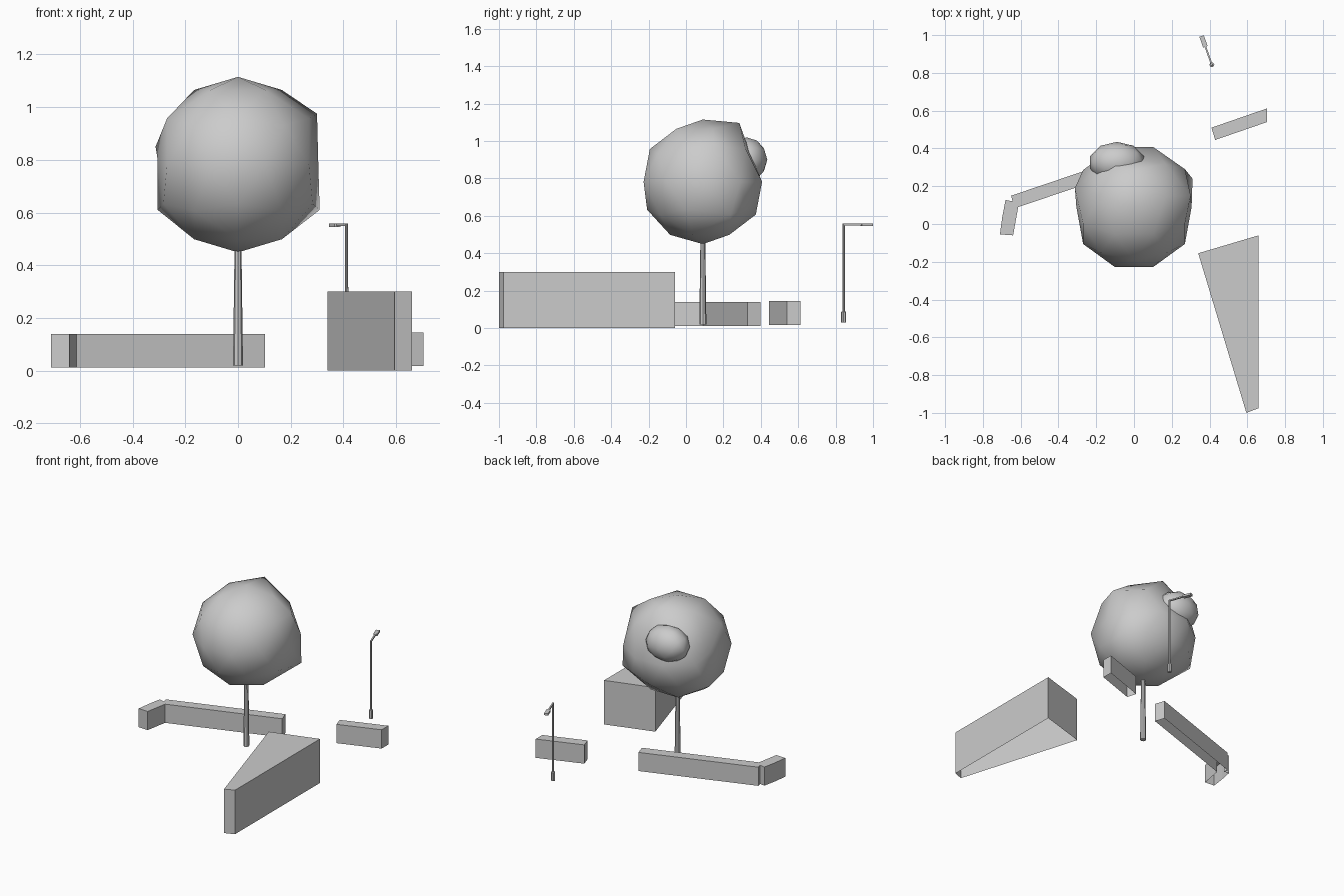
import bpy, bmesh, math
from mathutils import Vector, Matrix

if "Cube" in bpy.data.objects:
    bpy.data.objects.remove(bpy.data.objects["Cube"])


def finish(name, bm, smooth=None):
    bmesh.ops.recalc_face_normals(bm, faces=bm.faces)
    me = bpy.data.meshes.new(name)
    bm.to_mesh(me)
    bm.free()
    ob = bpy.data.objects.new(name, me)
    bpy.context.collection.objects.link(ob)
    if smooth:
        bpy.ops.object.select_all(action='DESELECT')
        ob.select_set(True)
        bpy.context.view_layer.objects.active = ob
        bpy.ops.object.shade_smooth_by_angle(angle=math.radians(smooth))
    return ob


def prism(name, outline, z0, z1):
    """Footprint extruded upwards, open underneath."""
    bm = bmesh.new()
    low = [bm.verts.new((x, y, z0)) for x, y in outline]
    high = [bm.verts.new((x, y, z1)) for x, y in outline]
    bm.faces.new(high)
    n = len(outline)
    for i in range(n):
        j = (i + 1) % n
        bm.faces.new((low[i], low[j], high[j], high[i]))
    bmesh.ops.recalc_face_normals(bm, faces=bm.faces)
    if next(f for f in bm.faces if len(f.verts) == n and
            all(abs(v.co.z - z1) < 1e-6 for v in f.verts)).normal.z < 0:
        bmesh.ops.reverse_faces(bm, faces=bm.faces)
    me = bpy.data.meshes.new(name)
    bm.to_mesh(me)
    bm.free()
    bpy.context.collection.objects.link(bpy.data.objects.new(name, me))


def lathe(bm, x, y, profile, sides):
    """Stacked rings of (radius, z) around a vertical axis."""
    rings = [[bm.verts.new((x + r * math.cos(math.tau * k / sides),
                            y + r * math.sin(math.tau * k / sides), z))
              for k in range(sides)] for r, z in profile]
    for a, b in zip(rings, rings[1:]):
        for k in range(sides):
            m = (k + 1) % sides
            bm.faces.new((a[k], a[m], b[m], b[k]))
    bm.faces.new(rings[0])
    bm.faces.new(rings[-1])


def beam(bm, a, b, width, height):
    """Box running from a to b."""
    a, b = Vector(a), Vector(b)
    d = b - a
    mat = (Matrix.Translation((a + b) / 2)
           @ Matrix.Rotation(math.atan2(d.y, d.x), 4, 'Z')
           @ Matrix.Diagonal((d.length, width, height, 1)))
    bmesh.ops.create_cube(bm, size=1, matrix=mat)


# Buildings / low walls
prism("wedge_block", [(0.34, -0.155), (0.595, -1.0), (0.66, -0.975), (0.66, -0.06)], 0.0, 0.30)
prism("short_wall", [(0.43, 0.445), (0.705, 0.54), (0.705, 0.612), (0.41, 0.51)], 0.017, 0.145)
prism("bent_wall", [(-0.71, -0.055), (-0.64, -0.06), (-0.613, 0.09), (0.102, 0.33),
                    (0.08, 0.397), (-0.65, 0.15), (-0.643, 0.12), (-0.68, 0.127),
                    (-0.697, 0.04)], 0.012, 0.139)

# Tree trunk
bm = bmesh.new()
lathe(bm, 0, 0.09, [(0.019, 0.02), (0.013, 0.48)], 8)
finish("tree_trunk", bm, 30)

# Tree crown: low-poly ball with a few vertices pulled out of round
bm = bmesh.new()
bmesh.ops.create_icosphere(bm, subdivisions=2, radius=0.333,
                           matrix=Matrix.Translation((0, 0.09, 0.782))
                           @ Matrix.Rotation(math.pi / 2, 4, 'Z'))
pulls = [((0.283, 0.182, 0.93), (0.30, 0.15, 0.975)),
         ((0.269, 0.177, 0.605), (0.31, 0.24, 0.61)),
         ((-0.269, 0.177, 0.605), (-0.305, 0.19, 0.61)),
         ((-0.283, 0.182, 0.93), (-0.313, 0.19, 0.85)),
         ((0.333, 0.09, 0.78), (0.305, 0.09, 0.78)),
         ((-0.333, 0.09, 0.78), (-0.305, 0.09, 0.80)),
         ((0.269, 0.286, 0.78), (0.27, 0.29, 0.78)),
         ((0, 0.388, 0.93), (0, 0.345, 0.93)),
         ((0, 0.265, 1.063), (0, 0.285, 1.097))]
for near, to in pulls:
    v = min(bm.verts, key=lambda v: (v.co - Vector(near)).length)
    v.co = to
finish("tree_crown", bm, 60)

# Small leafy bump at the back of the crown
bm = bmesh.new()
bmesh.ops.create_icosphere(bm, subdivisions=2, radius=1,
                           matrix=Matrix.Translation((-0.09, 0.325, 0.90))
                           @ Matrix.Diagonal((0.15, 0.11, 0.12, 1)))
finish("crown_bump", bm, 60)

# Street lamp: post with thicker foot, arm and head
bm = bmesh.new()
lathe(bm, 0.412, 0.843, [(0.013, 0.03), (0.013, 0.087), (0.007, 0.09), (0.006, 0.558)], 8)
finish("lamp_post", bm, 30)
bm = bmesh.new()
beam(bm, (0.412, 0.843, 0.554), (0.376, 0.945, 0.554), 0.009, 0.009)
finish("lamp_arm", bm)
bm = bmesh.new()
beam(bm, (0.378, 0.938, 0.552), (0.358, 0.995, 0.552), 0.025, 0.014)
finish("lamp_head", bm)
